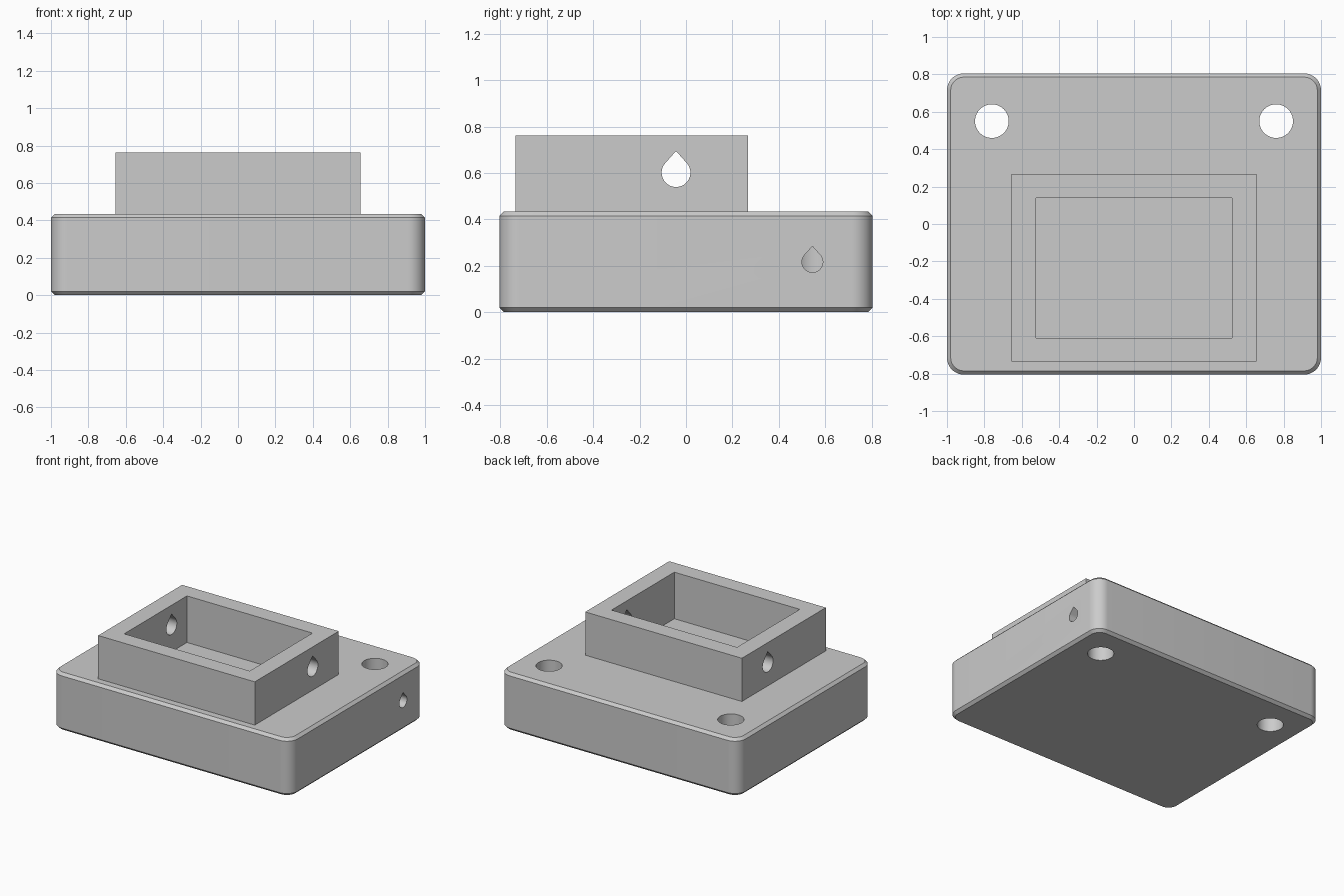
import bpy
import bmesh
from math import acos, cos, sin, pi

cube = bpy.data.objects.get("Cube")
if cube:
    bpy.data.objects.remove(cube, do_unlink=True)

grey = bpy.data.materials.new("plain grey")
grey.use_nodes = True
colour = (0.6, 0.6, 0.6, 1)
grey.diffuse_color = colour
grey.node_tree.nodes["Principled BSDF"].inputs["Base Color"].default_value = colour


def loft(name, rings):
    """Solid skinned through matching rings of points, capped at both ends."""
    bm = bmesh.new()
    loops = [[bm.verts.new(p) for p in ring] for ring in rings]
    n = len(loops[0])
    for a, b in zip(loops, loops[1:]):
        for i in range(n):
            j = (i + 1) % n
            bm.faces.new((a[i], a[j], b[j], b[i]))
    bm.faces.new(loops[0][::-1])
    bm.faces.new(loops[-1])
    bmesh.ops.recalc_face_normals(bm, faces=bm.faces)
    mesh = bpy.data.meshes.new(name)
    bm.to_mesh(mesh)
    bm.free()
    obj = bpy.data.objects.new(name, mesh)
    bpy.context.collection.objects.link(obj)
    mesh.materials.append(grey)
    return obj


def rounded_rect(hx, hy, r, z, steps=12):
    pts = []
    for k, (sx, sy) in enumerate([(1, 1), (-1, 1), (-1, -1), (1, -1)]):
        for i in range(steps + 1):
            a = (k + i / steps) * pi / 2
            pts.append((sx * (hx - r) + r * cos(a), sy * (hy - r) + r * sin(a), z))
    return pts


def block(name, hx, y0, y1, z0, z1):
    rings = [[(-hx, y0, z), (hx, y0, z), (hx, y1, z), (-hx, y1, z)] for z in (z0, z1)]
    return loft(name, rings)


def cylinder(name, x, y, r, z0, z1, n=64):
    rings = [[(x + r * cos(2 * pi * i / n), y + r * sin(2 * pi * i / n), z)
              for i in range(n)] for z in (z0, z1)]
    return loft(name, rings)


def teardrop(name, y, z, r, x0, x1, n=40):
    """Sideways bore with a pointed roof whose flanks are tangent to the circle."""
    peak = 1.5
    t = acos(1 / peak)
    outline = [(y, z + peak * r)]
    for i in range(n + 1):
        a = t + (2 * pi - 2 * t) * i / n
        outline.append((y + r * sin(a), z + r * cos(a)))
    return loft(name, [[(x, v, w) for v, w in outline] for x in (x0, x1)])


def combine(target, other, operation):
    mod = target.modifiers.new(other.name, 'BOOLEAN')
    mod.operation = operation
    mod.solver = 'EXACT'
    mod.object = other
    bpy.context.view_layer.objects.active = target
    bpy.ops.object.modifier_apply(modifier=mod.name)
    bpy.data.objects.remove(other, do_unlink=True)


# Chamfered, round-cornered base
hx, hy, r, top, c = 1.0, 0.805, 0.09, 0.435, 0.02
housing = loft("housing", [
    rounded_rect(hx - c, hy - c, r - c, 0),
    rounded_rect(hx, hy, r, c),
    rounded_rect(hx, hy, r, top - c),
    rounded_rect(hx - c, hy - c, r - c, top),
])

# Raised box with an open pocket
combine(housing, block("raised_box", 0.655, -0.735, 0.268, 0.3, 0.762), 'UNION')
combine(housing, block("pocket", 0.525, -0.61, 0.14, 0.41, 0.9), 'DIFFERENCE')

# Two mounting holes
for side in (-1, 1):
    combine(housing, cylinder("mounting_hole", side * 0.76, 0.55, 0.09, -0.1, 0.6), 'DIFFERENCE')

# Bore through the box walls, and a short one into the left mounting hole
combine(housing, teardrop("box_bore", -0.043, 0.602, 0.062, -0.8, 0.8), 'DIFFERENCE')
combine(housing, teardrop("base_bore", 0.545, 0.217, 0.045, 0.76, 1.1), 'DIFFERENCE')

# Smooth rounded walls, crisp edges
bpy.ops.object.select_all(action='DESELECT')
housing.select_set(True)
bpy.context.view_layer.objects.active = housing
bpy.ops.object.shade_smooth_by_angle(angle=pi / 6)
